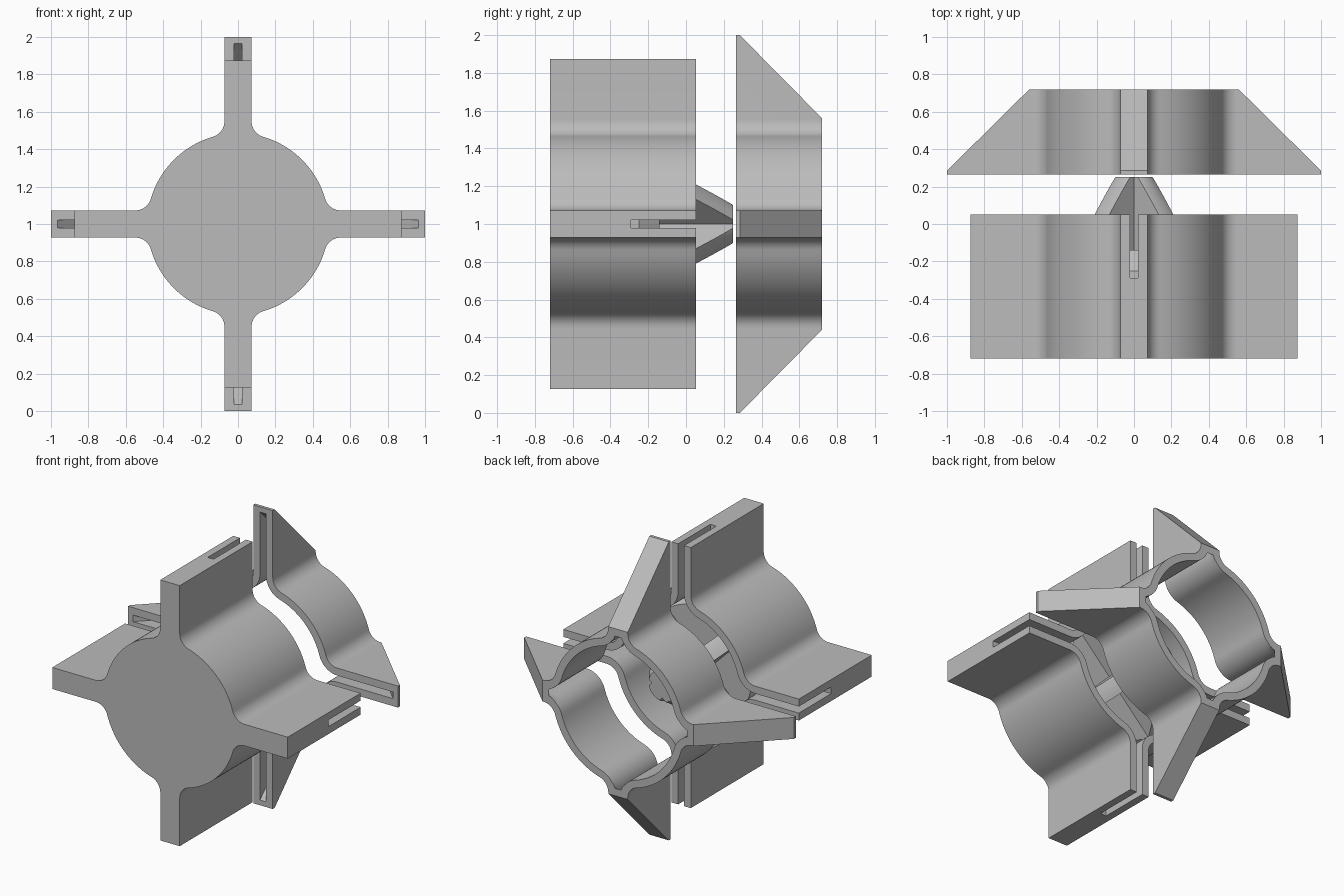
import bpy, bmesh, math
from math import sin, cos, pi, atan2, sqrt

cube = bpy.data.objects.get("Cube")
if cube:
    bpy.data.objects.remove(cube)

grey = bpy.data.materials.new("plain grey")
grey.use_nodes = True
grey.diffuse_color = (0.5, 0.5, 0.5, 1)
grey.node_tree.nodes["Principled BSDF"].inputs["Base Color"].default_value = (0.5, 0.5, 0.5, 1)

WALL = 0.05
SLOPE_TOP = 0.285     # where the rear fins begin to taper


def section(tip, inset=0.0):
    """Disc with four filleted fins, as (x, z) points."""
    w, radius, fillet = 0.072 - inset, 0.485 - inset, 0.09 + inset
    zc = sqrt((radius + fillet) ** 2 - (w + fillet) ** 2)
    t = atan2(w + fillet, zc)
    side = [(tip, w)]
    steps = 10
    for i in range(steps + 1):
        a = -pi / 2 - (pi / 2 - t) * i / steps
        side.append((min(tip, zc + fillet * cos(a)), w + fillet + fillet * sin(a)))
    fin = [(a, -b) for a, b in reversed(side)] + side
    arc = 20
    for i in range(1, arc):
        a = t + (pi / 2 - 2 * t) * i / arc
        fin.append((radius * cos(a), radius * sin(a)))
    pts = []
    for k in range(4):
        c, s = round(cos(k * pi / 2)), round(sin(k * pi / 2))
        pts += [(a * c - b * s, a * s + b * c) for a, b in fin]
    return pts


def loft(name, layers):
    """Skin a list of (y, points) sections and cap both ends."""
    bm = bmesh.new()
    rings = [[bm.verts.new((x, y, 1 + z)) for x, z in pts] for y, pts in layers]
    n = len(rings[0])
    for r0, r1 in zip(rings, rings[1:]):
        for i in range(n):
            j = (i + 1) % n
            bm.faces.new((r0[i], r0[j], r1[j], r1[i]))
    bm.faces.new(rings[0])
    bm.faces.new(rings[-1])
    bmesh.ops.remove_doubles(bm, verts=bm.verts, dist=1e-5)
    bmesh.ops.dissolve_degenerate(bm, edges=bm.edges, dist=1e-5)
    bmesh.ops.recalc_face_normals(bm, faces=bm.faces)
    mesh = bpy.data.meshes.new(name)
    bm.to_mesh(mesh)
    bm.free()
    ob = bpy.data.objects.new(name, mesh)
    bpy.context.collection.objects.link(ob)
    mesh.materials.append(grey)
    return ob


def combine(ob, tool, operation):
    """Apply a boolean and throw the tool away."""
    mod = ob.modifiers.new("cut", 'BOOLEAN')
    mod.operation, mod.object, mod.solver = operation, tool, 'EXACT'
    bpy.context.view_layer.objects.active = ob
    bpy.ops.object.modifier_apply(modifier=mod.name)
    bpy.data.objects.remove(tool)


def circle(r, n=64):
    return [(r * cos(2 * pi * i / n), r * sin(2 * pi * i / n)) for i in range(n)]


def plate(angle, length, half):
    c, s = cos(angle), sin(angle)
    corners = [(-length, -half), (length, -half), (length, half), (-length, half)]
    return [(a * c - b * s, a * s + b * c) for a, b in corners]


# Front body: capped finned block with a slotted recess open to the rear
front_body = loft("front_body", [(y, section(0.873)) for y in (-0.72, 0.052)])
recess = loft("recess", [(y, section(1.1, WALL)) for y in (-0.29, 0.2)])
combine(front_body, recess, 'DIFFERENCE')

# Rear ring: finned shell whose fins taper toward the back
outer = [(0.265, section(1.0)), (SLOPE_TOP, section(1.0)), (0.72, section(0.56))]
rear_ring = loft("rear_ring", outer)
inner = [(y, section(0.965 - (y - 0.265), WALL)) for y in (0.2, 0.67, 0.70, 0.76)]
combine(rear_ring, loft("bore", inner), 'DIFFERENCE')

# Core: conical base with crossed diagonal vanes trimmed to the same cone
FLOOR, TIP = -0.14, 0.25


def cone_radius(y):
    return 0.102 + 0.735 * (TIP - y)


core_base = loft("core_base", [(-0.31, circle(0.47)), (-0.25, circle(0.469)),
                               (FLOOR, circle(cone_radius(FLOOR)))])
vanes = []
for name, angle in (("rising_vane", pi / 4), ("falling_vane", -pi / 4)):
    vane = loft(name, [(y, plate(angle, 0.6, 0.056)) for y in (-0.2, TIP)])
    trim = loft("trim", [(y, circle(cone_radius(y))) for y in (-0.22, 0.3)])
    combine(vane, trim, 'INTERSECT')
    vanes.append(vane)

# Smooth the curves, keep the corners sharp
bpy.ops.object.select_all(action='DESELECT')
for ob in [front_body, rear_ring, core_base] + vanes:
    ob.select_set(True)
    bpy.context.view_layer.objects.active = ob
bpy.ops.object.shade_smooth_by_angle(angle=math.radians(25))
